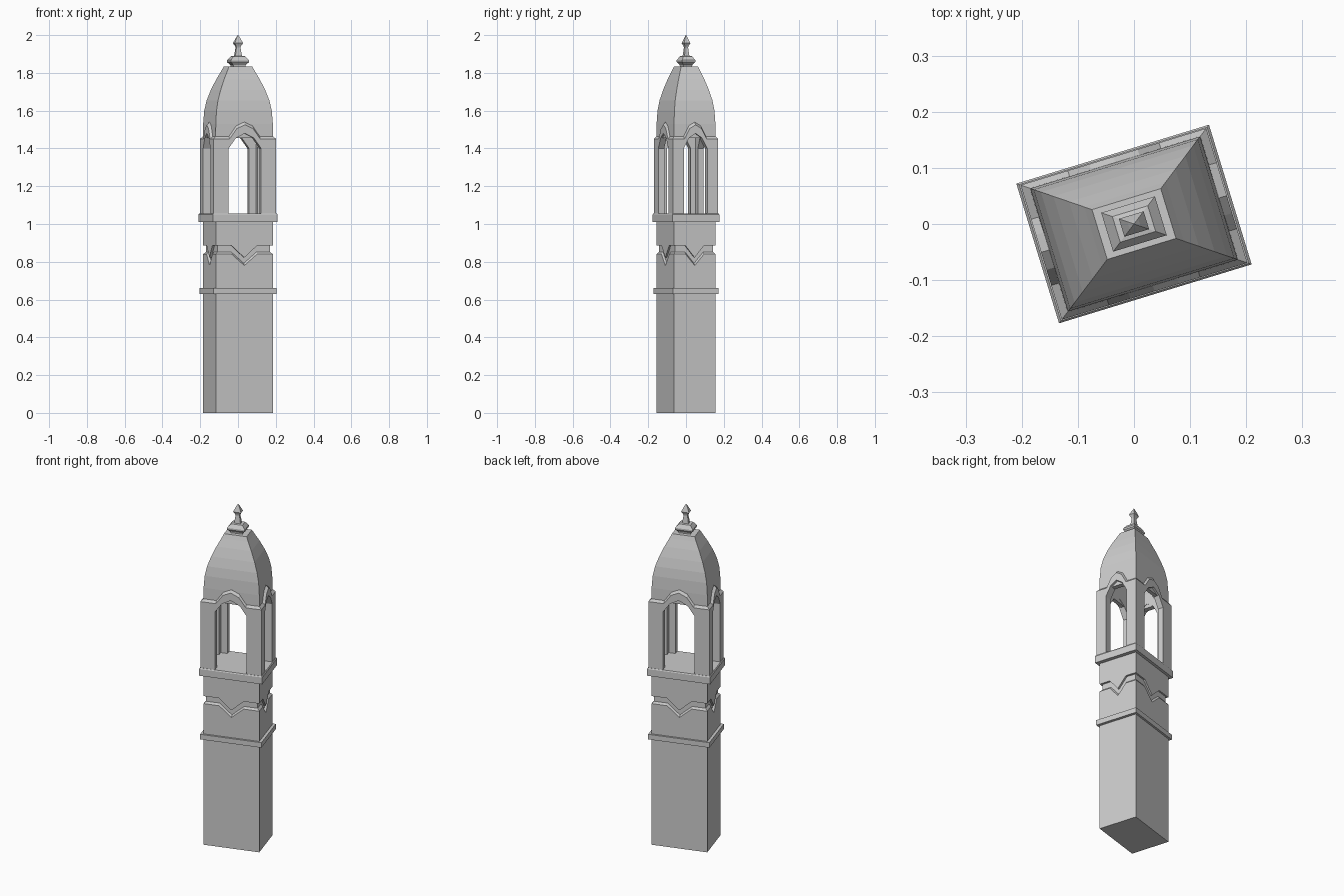
import bpy, bmesh
from math import radians, pi
from mathutils import Matrix, Vector

if "Cube" in bpy.data.objects:
    bpy.data.objects.remove(bpy.data.objects["Cube"])

# Everything is designed on a square plan, then squashed in depth and turned
PLACE = Matrix.Rotation(radians(17), 4, 'Z') @ Matrix.Diagonal((1, 0.725, 1, 1))


def finish(name, bm):
    bmesh.ops.remove_doubles(bm, verts=bm.verts, dist=1e-5)
    bm.transform(PLACE)
    bmesh.ops.recalc_face_normals(bm, faces=bm.faces)
    me = bpy.data.meshes.new(name)
    bm.to_mesh(me)
    bm.free()
    ob = bpy.data.objects.new(name, me)
    bpy.context.collection.objects.link(ob)
    return ob


def square_loft(name, profile):
    """Stack of squares from (half width, z) pairs, capped at both ends."""
    bm = bmesh.new()
    rings = [[bm.verts.new((sx * w, sy * w, z))
              for sx, sy in ((-1, -1), (1, -1), (1, 1), (-1, 1))] for w, z in profile]
    for a, b in zip(rings, rings[1:]):
        for i in range(4):
            j = (i + 1) % 4
            bm.faces.new((a[i], a[j], b[j], b[i]))
    bm.faces.new(rings[0])
    bm.faces.new(rings[-1])
    return finish(name, bm)


def outline(depth, lower, upper):
    """Closed panel outline; half profiles run from the centre to the corner."""
    def full(half):
        pts = [(depth if u is None else u, z) for u, z in half]
        return [(-u, z) for u, z in reversed(pts)] + [p for p in pts if p[0] > 0]
    def clean(pts):
        return [p for i, p in enumerate(pts) if i == 0 or p != pts[i - 1]]
    return clean(full(lower)) + clean(full(upper))[::-1]


def four_panels(name, layers):
    """Mitred panel on each of the four sides; layers are (depth, lower, upper)."""
    bm = bmesh.new()
    for k in range(4):
        rot = Matrix.Rotation(k * pi / 2, 4, 'Z')
        loops = []
        for d, lower, upper in layers:
            loops.append([bm.verts.new(rot @ Vector((u, -d, z)))
                          for u, z in outline(d, lower, upper)])
        bm.faces.new(loops[0])
        bm.faces.new(loops[-1])
        for (d, lo, up), a, b in zip(layers, loops, loops[1:]):
            n = len(a)
            pts = outline(d, lo, up)
            for i in range(n):
                j = (i + 1) % n
                if abs(pts[i][0]) == d and abs(pts[j][0]) == d and pts[i][0] == pts[j][0]:
                    continue  # hidden mitre face
                bm.faces.new((a[i], a[j], b[j], b[i]))
    return finish(name, bm)


def lift(half, dz):
    return [(u, z + dz) for u, z in half]


# Shaft core, square base and projecting bands
square_loft("shaft_core", [(0.146, 0.70), (0.146, 1.02)])
square_loft("shaft_base", [(0.158, 0), (0.158, 0.70)])
square_loft("string_course", [(0.174, 0.63), (0.174, 0.66)])
square_loft("lantern_ledge", [(0.1795, 1.01), (0.1795, 1.05), (0.175, 1.056)])

# Stone facing above and below the V-notched groove
low_v = [(0, 0.78), (0.07, 0.84), (None, 0.84)]
high_v = [(0, 0.822), (0.07, 0.885), (None, 0.885)]
flat_low = [(0, 0.70), (None, 0.70)]
flat_high = [(0, 1.01), (None, 1.01)]
four_panels("lower_facing", [(0.158, flat_low, low_v),
                             (0.146, flat_low, lift(low_v, 0.012))])
four_panels("upper_facing", [(0.158, high_v, flat_high),
                             (0.146, high_v, flat_high)])

# Lantern walls with pointed openings and gabled, chamfered tops
arch = [(0, 1.48), (0.05, 1.455), (0.09, 1.40), (0.09, 1.055), (None, 1.055)]
gable = [(0, 1.525), (0.045, 1.505), (0.085, 1.45), (None, 1.45)]
four_panels("lantern_walls", [(0.173, arch, gable),
                              (0.158, arch, lift(gable, 0.015)),
                              (0.128, arch, lift(gable, 0.015))])

# Hollow curved roof: inner ceiling, lower rim, then the outer curve
square_loft("roof", [(0.03, 1.78), (0.10, 1.65), (0.13, 1.54), (0.13, 1.455),
                     (0.159, 1.455), (0.158, 1.53), (0.153, 1.60), (0.142, 1.655),
                     (0.123, 1.71), (0.099, 1.765), (0.076, 1.81), (0.064, 1.835)])

# Finial
square_loft("finial", [(0.032, 1.83), (0.034, 1.842), (0.050, 1.857), (0.050, 1.867),
                       (0.033, 1.888), (0.018, 1.89), (0.011, 1.935),
                       (0.015, 1.945), (0.023, 1.957), (0.010, 1.985), (0.001, 2.0)])
